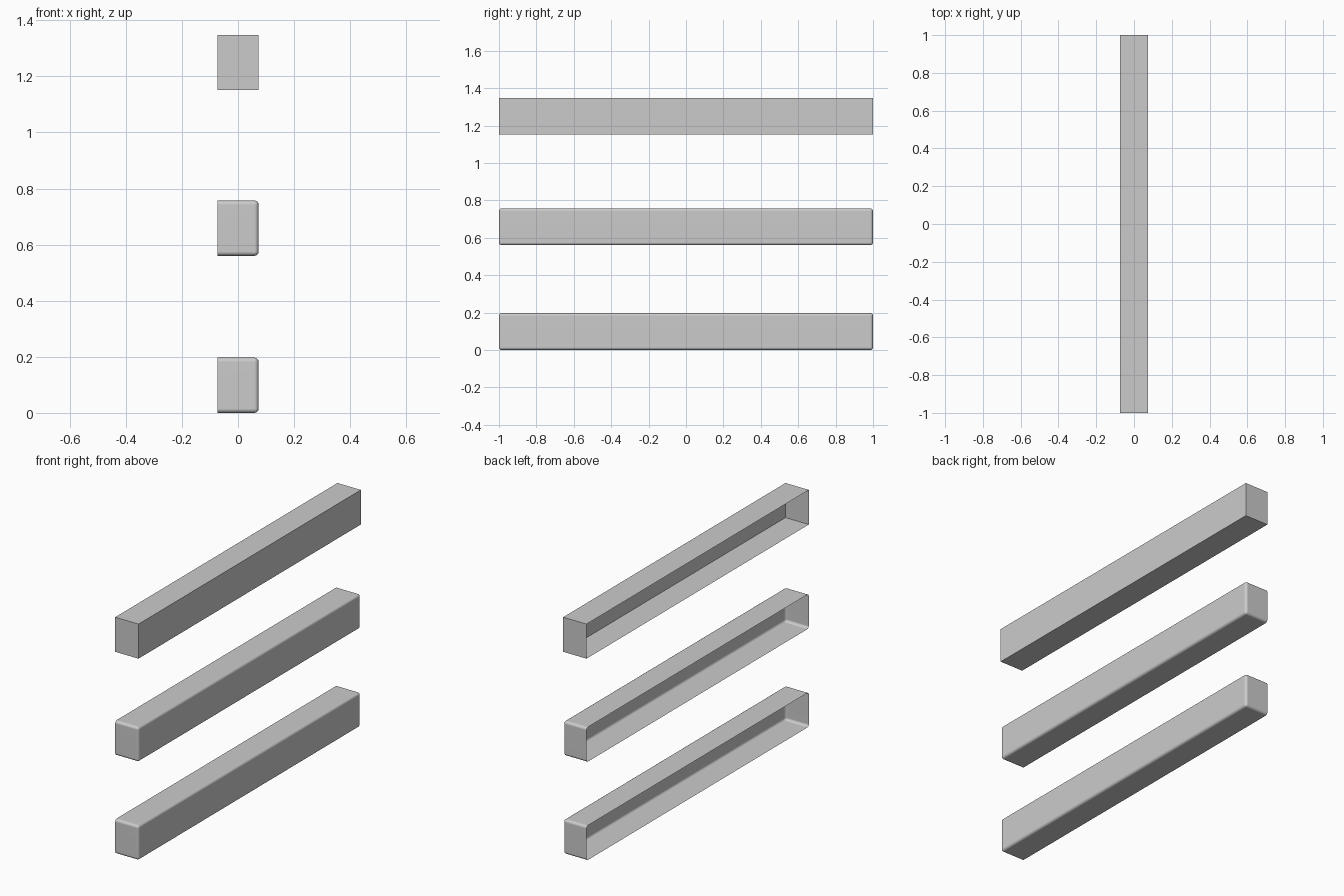
import bpy, bmesh
from mathutils import Matrix

if "Cube" in bpy.data.objects:
    bpy.data.objects.remove(bpy.data.objects["Cube"])

W, L, H = 0.147, 2.0, 0.197


def open_beam(name, z_bottom, radius=0.0, segments=1):
    """Thin-walled beam shell with its -x side left open."""
    bm = bmesh.new()
    bmesh.ops.create_cube(bm, size=1.0, matrix=Matrix.Diagonal((W, L, H, 1)))
    # Open the wall side
    back = [f for f in bm.faces if f.normal.x < -0.9]
    bmesh.ops.delete(bm, geom=back, context='FACES_ONLY')
    # Round every edge except the rim of the opening
    if radius > 0:
        edges = [e for e in bm.edges if not e.is_boundary]
        bmesh.ops.bevel(bm, geom=edges, offset=radius, offset_type='OFFSET',
                        segments=segments, profile=0.5, affect='EDGES')
        for f in bm.faces:
            f.smooth = True
    mesh = bpy.data.meshes.new(name)
    bm.to_mesh(mesh)
    bm.free()
    obj = bpy.data.objects.new(name, mesh)
    obj.location.z = z_bottom + H / 2
    bpy.context.collection.objects.link(obj)
    if radius > 0:
        # Keep the flat sides flat between the rounded edges
        mod = obj.modifiers.new("flat_sides", 'WEIGHTED_NORMAL')
        mod.keep_sharp = True
    return obj


# Rounded beams below, sharp-edged beam on top
open_beam("lower_beam", 0.0, 0.015, 4)
open_beam("middle_beam", 0.56, 0.015, 4)
open_beam("upper_beam", 1.151)
